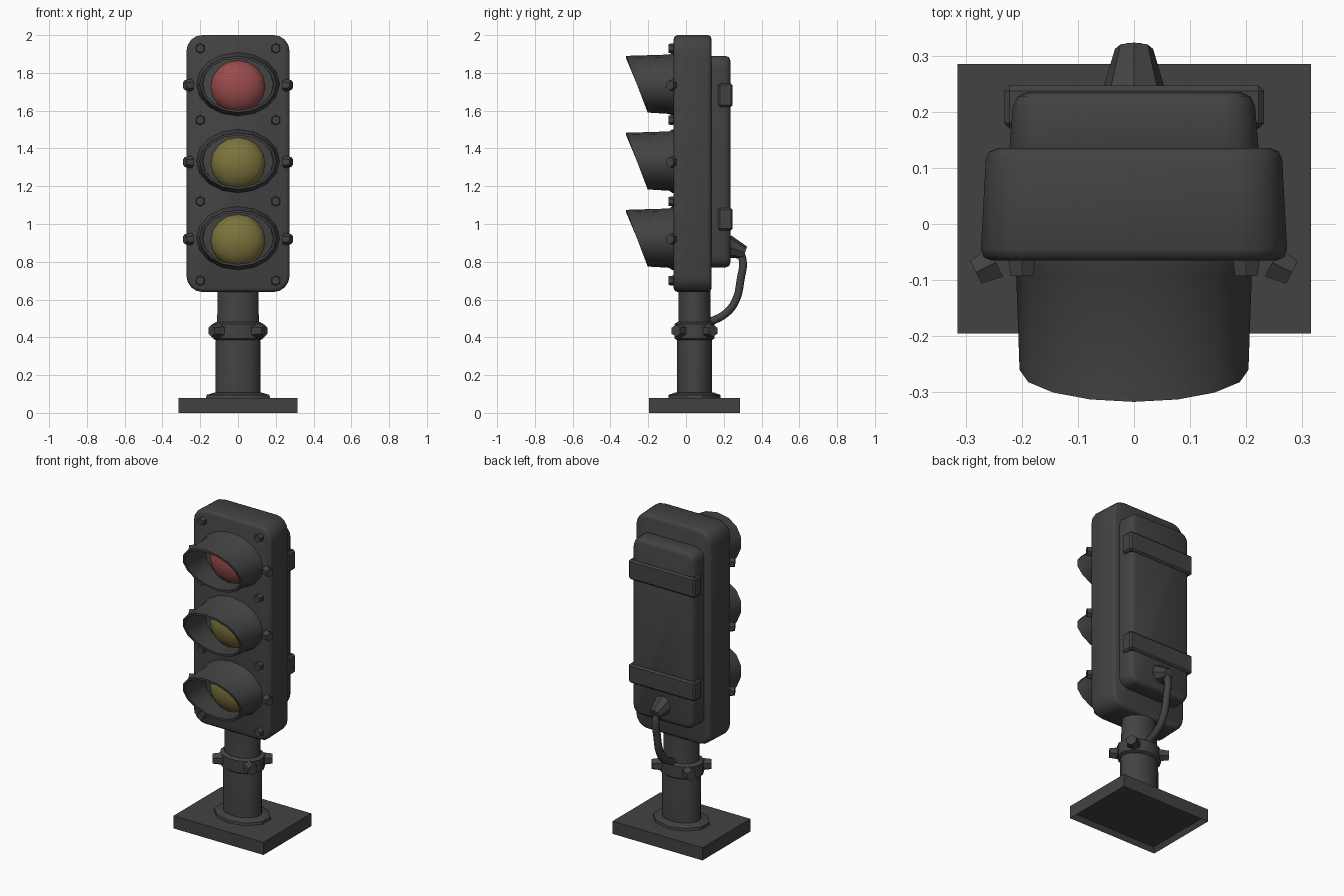
import bpy, bmesh
from math import cos, sin, pi, radians
from mathutils import Matrix, Vector

if "Cube" in bpy.data.objects:
    bpy.data.objects.remove(bpy.data.objects["Cube"])

SQUASH = 0.78      # depth squash of the round post parts
POST_Y = 0.045
FACE_Y = -0.065


def material(name, rgb):
    m = bpy.data.materials.new(name)
    m.use_nodes = True
    colour = (*rgb, 1)
    m.diffuse_color = colour
    m.node_tree.nodes["Principled BSDF"].inputs["Base Color"].default_value = colour
    return m


metal = material("dark grey metal", (0.055, 0.055, 0.055))
red = material("red glass", (0.32, 0.07, 0.07))
yellow = material("yellow glass", (0.2, 0.17, 0.045))


def finish(name, bm, mat, angle=35):
    bmesh.ops.recalc_face_normals(bm, faces=bm.faces)
    me = bpy.data.meshes.new(name)
    bm.to_mesh(me)
    bm.free()
    ob = bpy.data.objects.new(name, me)
    bpy.context.collection.objects.link(ob)
    me.materials.append(mat)
    bpy.ops.object.select_all(action="DESELECT")
    ob.select_set(True)
    bpy.context.view_layer.objects.active = ob
    bpy.ops.object.shade_smooth_by_angle(angle=radians(angle))
    return ob


def box_mesh(x, y0, y1, z0, z1):
    bm = bmesh.new()
    bmesh.ops.create_cube(bm, size=1)
    for v in bm.verts:
        v.co = Vector((v.co.x * 2 * x, y0 if v.co.y < 0 else y1, z0 if v.co.z < 0 else z1))
    return bm


def rounded_case(name, x, y0, y1, z0, z1, corner, edge, back_scale):
    """Box with round corners seen from the front and softened front and back rims."""
    bm = box_mesh(x, y0, y1, z0, z1)
    along = [e for e in bm.edges if abs(e.verts[0].co.y - e.verts[1].co.y) > 0.01]
    bmesh.ops.bevel(bm, geom=along, offset=corner, segments=4, profile=0.5, affect="EDGES")
    rims = [e for e in bm.edges if abs(e.verts[0].co.y - e.verts[1].co.y) < 0.001]
    bmesh.ops.bevel(bm, geom=rims, offset=edge, segments=2, profile=0.5, affect="EDGES")
    for v in bm.verts:
        v.co.x *= 1 + (back_scale - 1) * (v.co.y - y0) / (y1 - y0)
    return finish(name, bm, metal, 50)


def lathe(name, rings, sides):
    """Post part from (radius, height) rings, squashed in depth."""
    bm = bmesh.new()
    loops = [[bm.verts.new((r * cos(2 * pi * (i + 0.5) / sides),
                            POST_Y + SQUASH * r * sin(2 * pi * (i + 0.5) / sides), z))
              for i in range(sides)] for r, z in rings]
    for a, b in zip(loops, loops[1:]):
        for i in range(sides):
            j = (i + 1) % sides
            bm.faces.new((a[i], a[j], b[j], b[i]))
    bm.faces.new(loops[0])
    bm.faces.new(loops[-1])
    return finish(name, bm, metal)


def bolt(name, pos, direction, r=0.029, length=0.04):
    bm = bmesh.new()
    turn = Vector(direction).to_track_quat("Z", "Y").to_matrix().to_4x4()
    bmesh.ops.create_cone(bm, cap_ends=True, segments=6, radius1=r, radius2=r * 0.8,
                          depth=length, matrix=Matrix.Translation(pos) @ turn)
    return finish(name, bm, metal, 25)


# Base plate, hollowed underneath
bm = box_mesh(0.315, -0.195, 0.285, 0, 0.08)
bottom = [f for f in bm.faces if f.normal.z < -0.5]
bmesh.ops.inset_region(bm, faces=bottom, thickness=0.025)
for v in bottom[0].verts:
    v.co.z = 0.03
finish("base_plate", bm, metal)

# Post, foot flange and clamp collar
lathe("post", [(0.122, 0.07), (0.12, 0.4), (0.113, 0.44), (0.11, 0.68)], 16)
lathe("foot_flange", [(0.18, 0.07), (0.175, 0.095), (0.13, 0.108)], 10)
lathe("clamp_collar", [(0.12, 0.385), (0.138, 0.395), (0.138, 0.47), (0.12, 0.48)], 16)
for a in (42, 138, 222, 318):
    d = Vector((cos(radians(a)), SQUASH * sin(radians(a)), 0))
    bolt("collar_bolt", d * 0.155 + Vector((0, POST_Y, 0.435)), d, 0.04, 0.06)

# Signal housing and rear equipment box
rounded_case("signal_housing", 0.274, FACE_Y, 0.135, 0.64, 2.0, 0.085, 0.02, 0.96)
rounded_case("rear_box", 0.225, 0.1, 0.235, 0.77, 1.89, 0.06, 0.025, 0.95)

# Straps wrapping the rear box
for z0, z1 in ((0.965, 1.085), (1.62, 1.745)):
    bm = box_mesh(0.232, 0.17, 0.247, z0, z1)
    bmesh.ops.bevel(bm, geom=bm.edges[:], offset=0.01, segments=1, affect="EDGES")
    finish("rear_strap", bm, metal, 25)

# Hoods and lenses
SIDES = 16


def hood(zc):
    bm = bmesh.new()

    def ring(rx, rz, y=None):
        loop = []
        for i in range(SIDES):
            c, s = cos(2 * pi * i / SIDES), sin(2 * pi * i / SIDES)
            # the open end is cut on a slant, longest at the top
            loop.append(bm.verts.new((rx * c, -0.26 - 0.057 * s if y is None else y, zc + rz * s)))
        return loop

    loops = [ring(0.22, 0.168, FACE_Y + 0.02), ring(0.22, 0.168, FACE_Y - 0.008),
             ring(0.21, 0.157, FACE_Y - 0.025), ring(0.204, 0.15),
             ring(0.188, 0.137), ring(0.185, 0.14, FACE_Y + 0.02)]
    for a, b in zip(loops, loops[1:] + loops[:1]):
        for i in range(SIDES):
            j = (i + 1) % SIDES
            bm.faces.new((a[i], a[j], b[j], b[i]))
    return finish("hood", bm, metal)


def lens(name, zc, mat):
    bm = bmesh.new()
    bmesh.ops.create_uvsphere(bm, u_segments=16, v_segments=12, radius=1)
    for v in bm.verts:
        v.co = Vector((v.co.x * 0.147, FACE_Y + 0.015 + v.co.z * 0.095, zc + v.co.y * 0.142))
    bmesh.ops.bisect_plane(bm, geom=bm.verts[:] + bm.edges[:] + bm.faces[:],
                           plane_co=(0, FACE_Y + 0.015, 0), plane_no=(0, 1, 0), clear_outer=True)
    return finish(name, bm, mat, 60)


for name, z, mat in (("top_lens", 1.735, red), ("middle_lens", 1.328, yellow),
                     ("bottom_lens", 0.92, yellow)):
    hood(z + 0.005)
    lens(name, z - 0.008, mat)
    for side in (-1, 1):
        bolt("side_bolt", (side * 0.264, FACE_Y - 0.012, z), (side, -0.5, 0), 0.033, 0.04)

# Front face bolts
for z in (0.7, 1.12, 1.55, 1.93):
    for side in (-1, 1):
        bolt("face_bolt", (side * 0.2, FACE_Y - 0.008, z), (0, -1, 0))

# Cable gland and cable running down to the post
bm = bmesh.new()
tilt = Vector((0, 1, -0.35)).to_track_quat("Z", "Y").to_matrix().to_4x4()
bmesh.ops.create_cone(bm, cap_ends=True, segments=8, radius1=0.062, radius2=0.034, depth=0.1,
                      matrix=Matrix.Translation((0, 0.265, 0.865)) @ tilt)
finish("cable_gland", bm, metal)

curve = bpy.data.curves.new("cable", "CURVE")
curve.dimensions = "3D"
curve.bevel_depth = 0.024
curve.bevel_resolution = 1
curve.resolution_u = 5
curve.use_fill_caps = True
path = [(0.27, 0.865), (0.298, 0.82), (0.288, 0.7), (0.265, 0.6), (0.215, 0.53), (0.1, 0.47)]
spline = curve.splines.new("BEZIER")
spline.bezier_points.add(len(path) - 1)
for p, (y, z) in zip(spline.bezier_points, path):
    p.co = (0, y, z)
    p.handle_left_type = p.handle_right_type = "AUTO"
cable = bpy.data.objects.new("cable", curve)
bpy.context.collection.objects.link(cable)
curve.materials.append(metal)
